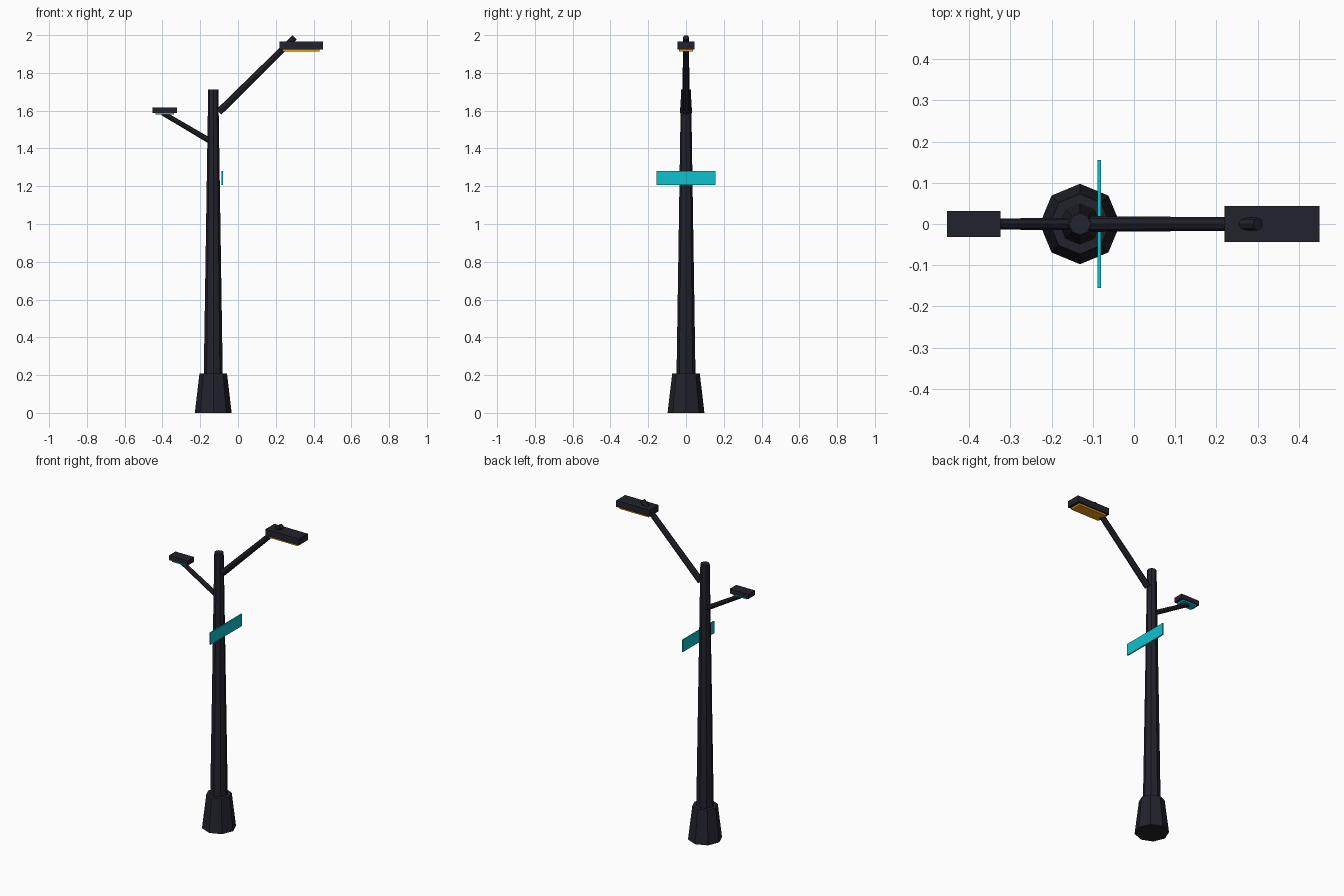
import bpy
from mathutils import Vector

if "Cube" in bpy.data.objects:
    bpy.data.objects.remove(bpy.data.objects["Cube"])


def material(name, rgb):
    m = bpy.data.materials.new(name)
    m.diffuse_color = (*rgb, 1)
    m.use_nodes = True
    m.node_tree.nodes["Principled BSDF"].inputs["Base Color"].default_value = m.diffuse_color
    return m


DARK = material("dark metal", (0.016, 0.016, 0.025))
CYAN = material("cyan", (0.004, 0.54, 0.61))
AMBER = material("amber", (0.82, 0.33, 0.008))
POLE_X = -0.131


def tube(name, start, end, r1, r2, sides=8):
    """Flat-sided tapered tube between two points."""
    a, b = Vector(start), Vector(end)
    d = b - a
    bpy.ops.mesh.primitive_cone_add(vertices=sides, radius1=r1, radius2=r2,
                                    depth=d.length, location=(a + b) / 2)
    o = bpy.context.object
    o.rotation_mode = 'QUATERNION'
    o.rotation_quaternion = Vector((0, 0, 1)).rotation_difference(d)
    o.name = name
    o.data.materials.append(DARK)
    return o


def box(name, lo, hi, mat):
    """Box between two corners."""
    a, b = Vector(lo), Vector(hi)
    bpy.ops.mesh.primitive_cube_add(size=1, location=(a + b) / 2)
    o = bpy.context.object
    o.scale = b - a
    o.name = name
    o.data.materials.append(mat)
    return o


# Footing and tapered pole
tube("base", (POLE_X, 0, 0), (POLE_X, 0, 0.208), 0.0975, 0.073)
tube("pole", (POLE_X, 0, 0.15), (POLE_X, 0, 1.711), 0.051, 0.027)

# Large street lamp on the right
tube("large_arm", (-0.102, 0, 1.592), (0.300, 0, 1.988), 0.019, 0.016)
box("large_lamp_head", (0.22, -0.044, 1.925), (0.45, 0.044, 1.965), DARK)
box("large_lamp_light", (0.235, -0.036, 1.914), (0.432, 0.036, 1.9255), AMBER)

# Small lamp on the left
tube("small_arm", (-0.135, 0, 1.432), (-0.400, 0, 1.588), 0.015, 0.013)
box("small_lamp_head", (-0.453, -0.032, 1.588), (-0.324, 0.032, 1.617), DARK)
box("small_lamp_light", (-0.438, -0.026, 1.579), (-0.340, 0.026, 1.5885), CYAN)

# Thin sign plate beside the pole
box("sign_plate", (-0.088, -0.155, 1.207), (-0.080, 0.155, 1.281), CYAN)
